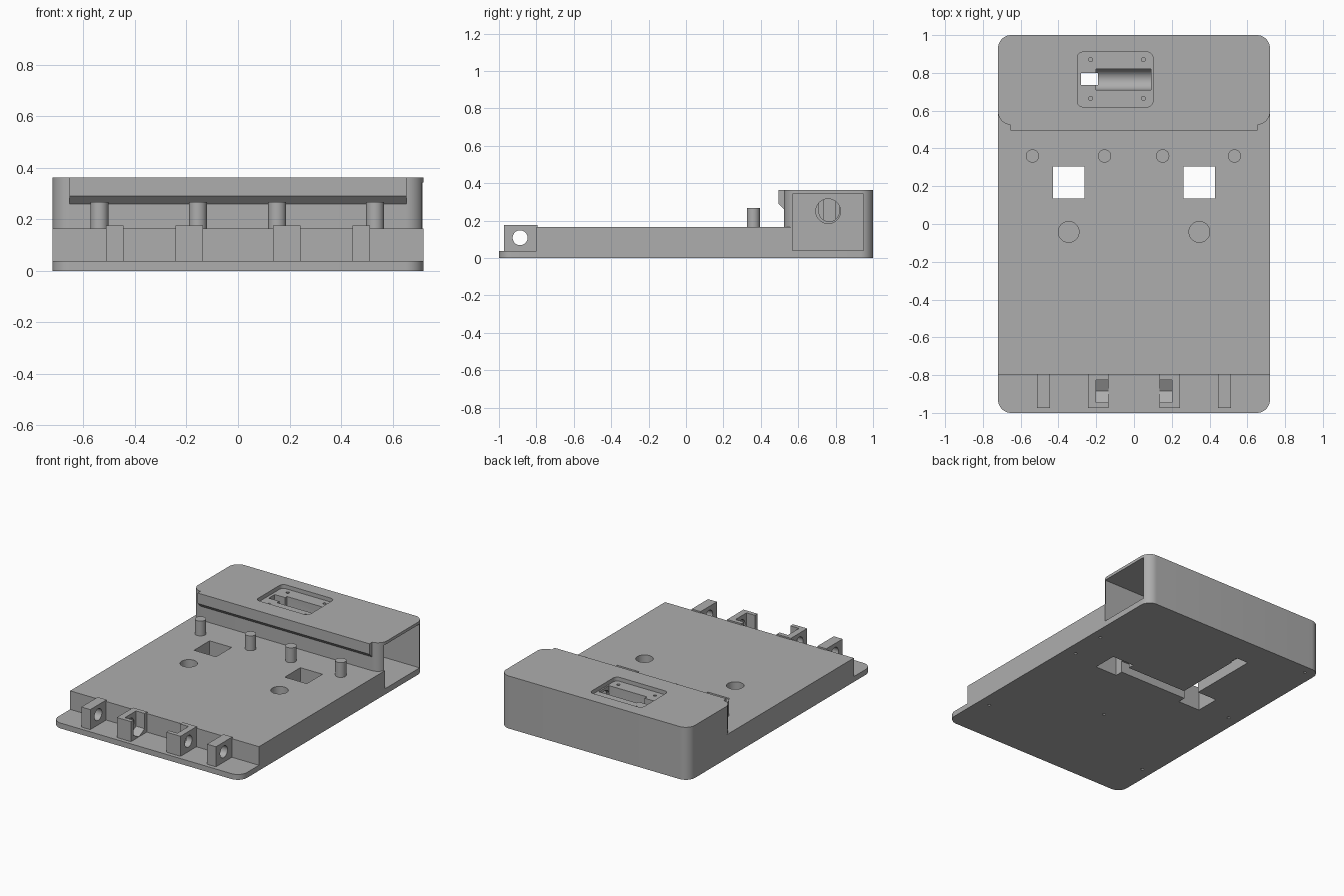
import bpy, bmesh, math
from mathutils import Matrix, Vector

old = bpy.data.objects.get("Cube")
if old:
    bpy.data.objects.remove(old, do_unlink=True)

gray = bpy.data.materials.new("plain gray")
gray.use_nodes = True
gray.diffuse_color = (0.42, 0.42, 0.42, 1)
gray.node_tree.nodes["Principled BSDF"].inputs["Base Color"].default_value = (0.42, 0.42, 0.42, 1)


def prism(name, outline, lo, hi, axis="z"):
    """Extrude a closed outline along z (points are x, y) or x (points are y, z)."""
    bm = bmesh.new()
    place = (lambda a, b: (a, b, lo)) if axis == "z" else (lambda a, b: (lo, a, b))
    face = bm.faces.new([bm.verts.new(place(a, b)) for a, b in outline])
    ext = bmesh.ops.extrude_face_region(bm, geom=[face])
    step = Vector((0, 0, hi - lo)) if axis == "z" else Vector((hi - lo, 0, 0))
    bmesh.ops.translate(bm, vec=step, verts=[v for v in ext["geom"] if isinstance(v, bmesh.types.BMVert)])
    bmesh.ops.recalc_face_normals(bm, faces=bm.faces)
    mesh = bpy.data.meshes.new(name)
    bm.to_mesh(mesh)
    bm.free()
    mesh.materials.append(gray)
    obj = bpy.data.objects.new(name, mesh)
    bpy.context.collection.objects.link(obj)
    return obj


def rect(x0, x1, y0, y1):
    return [(x0, y0), (x1, y0), (x1, y1), (x0, y1)]


def rounded(x0, x1, y0, y1, r, n=10):
    pts = []
    for i, (cx, cy) in enumerate(rect(x0 + r, x1 - r, y0 + r, y1 - r)):
        for k in range(n + 1):
            a = math.pi * (1 + i / 2) + k / n * math.pi / 2
            pts.append((cx + r * math.cos(a), cy + r * math.sin(a)))
    return pts


def circle(x, y, r, n=32):
    return [(x + r * math.cos(2 * math.pi * k / n), y + r * math.sin(2 * math.pi * k / n)) for k in range(n)]


def combine(target, tool, operation="DIFFERENCE"):
    mod = target.modifiers.new(operation.lower(), "BOOLEAN")
    mod.operation, mod.solver, mod.object = operation, "EXACT", tool
    tool.hide_render = True
    bpy.ops.object.select_all(action="DESELECT")
    bpy.context.view_layer.objects.active = target
    target.select_set(True)
    bpy.ops.object.modifier_apply(modifier=mod.name)
    bpy.data.objects.remove(tool, do_unlink=True)


def smooth(obj):
    bpy.ops.object.select_all(action="DESELECT")
    bpy.context.view_layer.objects.active = obj
    obj.select_set(True)
    bpy.ops.object.shade_smooth_by_angle(angle=math.radians(30))


W = 0.72
DECK = 0.165
TOP = 0.362

# Housing: thin base plate, raised deck, rear box and its overhanging lip
housing = prism("housing", rounded(-W, W, -1, 1, 0.07), 0, 0.037)
combine(housing, prism("deck", rect(-W, W, -0.8, 0.75), 0, DECK), "UNION")
combine(housing, prism("rear_box", rounded(-W, W, 0.525, 1, 0.07), 0, TOP), "UNION")
lip = [(0.6, 0.26), (0.525, 0.26), (0.495, 0.29), (0.495, TOP), (0.6, TOP)]
combine(housing, prism("lip", lip, -0.655, 0.655, "x"), "UNION")

# Rear box: side chamber, top recess, round trough and the opening above it
cuts = [
    prism("chamber", rect(0.57, 0.95, 0.04, 0.342), 0.12, 0.9, "x"),
    prism("top_recess", rounded(-0.3, 0.1, 0.62, 0.91, 0.03, 6), 0.335, 0.5),
    prism("trough_bore", circle(0.765, 0.25, 0.055), -0.2, 0.2, "x"),
    prism("trough_slot", rect(-0.2, 0.09, 0.71, 0.82), 0.25, 0.5),
    prism("trough_end", circle(0.76, 0.25, 0.066), 0.09, 0.2, "x"),
    prism("wire_drop", rect(-0.28, -0.19, 0.735, 0.8), -0.1, 0.5),
]
for x in (-0.23, 0.05):
    for y in (0.665, 0.87):
        cuts.append(prism("recess_screw_hole", circle(x, y, 0.011, 12), 0.25, 0.5))

# Deck: square openings and round sockets
for side in (-1, 1):
    x = side * 0.346
    cuts.append(prism("square_opening", rect(x - 0.084, x + 0.084, 0.135, 0.305), -0.1, 0.4))
    cuts.append(prism("round_socket", circle(x, -0.042, 0.055), 0.06, 0.4))

# Underside: wire channels and screw holes
cuts.append(prism("cross_channel", rect(-0.3, 0.3, 0.19, 0.26), -0.1, 0.08))
cuts.append(prism("long_channel", rect(-0.28, -0.2, 0.22, 0.8), -0.1, 0.08))
for x, y in [(0.64, 0.18), (0.65, 0.44), (0.64, -0.68), (0, -0.3),
             (-0.64, -0.68), (-0.64, 0.18), (-0.64, 0.94)]:
    cuts.append(prism("base_screw_hole", circle(x, y, 0.01, 12), -0.1, 0.03))
for cut in cuts:
    combine(housing, cut)
smooth(housing)

# Row of posts in front of the box
for i, x in enumerate((-0.538, -0.156, 0.152, 0.532)):
    smooth(prism(f"post_{i + 1}", circle(x, 0.36, 0.035), DECK - 0.01, 0.267))

# Hinge brackets; the inner pair has a nut slot with a V-shaped floor
nut = [(-0.945, 0.3), (-0.945, 0.07), (-0.885, 0.037), (-0.825, 0.07), (-0.825, 0.3)]
for side, label in ((-1, "right"), (1, "left")):
    for part, near, far in (("inner", 0.135, 0.243), ("outer", 0.445, 0.513)):
        x0, x1 = sorted((side * near, side * far))
        bracket = prism(f"{label}_{part}_bracket", rect(-0.973, -0.795, 0.03, 0.175), x0, x1, "x")
        combine(bracket, prism("pin_hole", circle(-0.887, 0.108, 0.04), x0 - 0.1, x1 + 0.1, "x"))
        if part == "inner":
            s0, s1 = sorted((side * 0.1, side * 0.2))
            combine(bracket, prism("nut_slot", nut, s0, s1, "x"))
        smooth(bracket)
